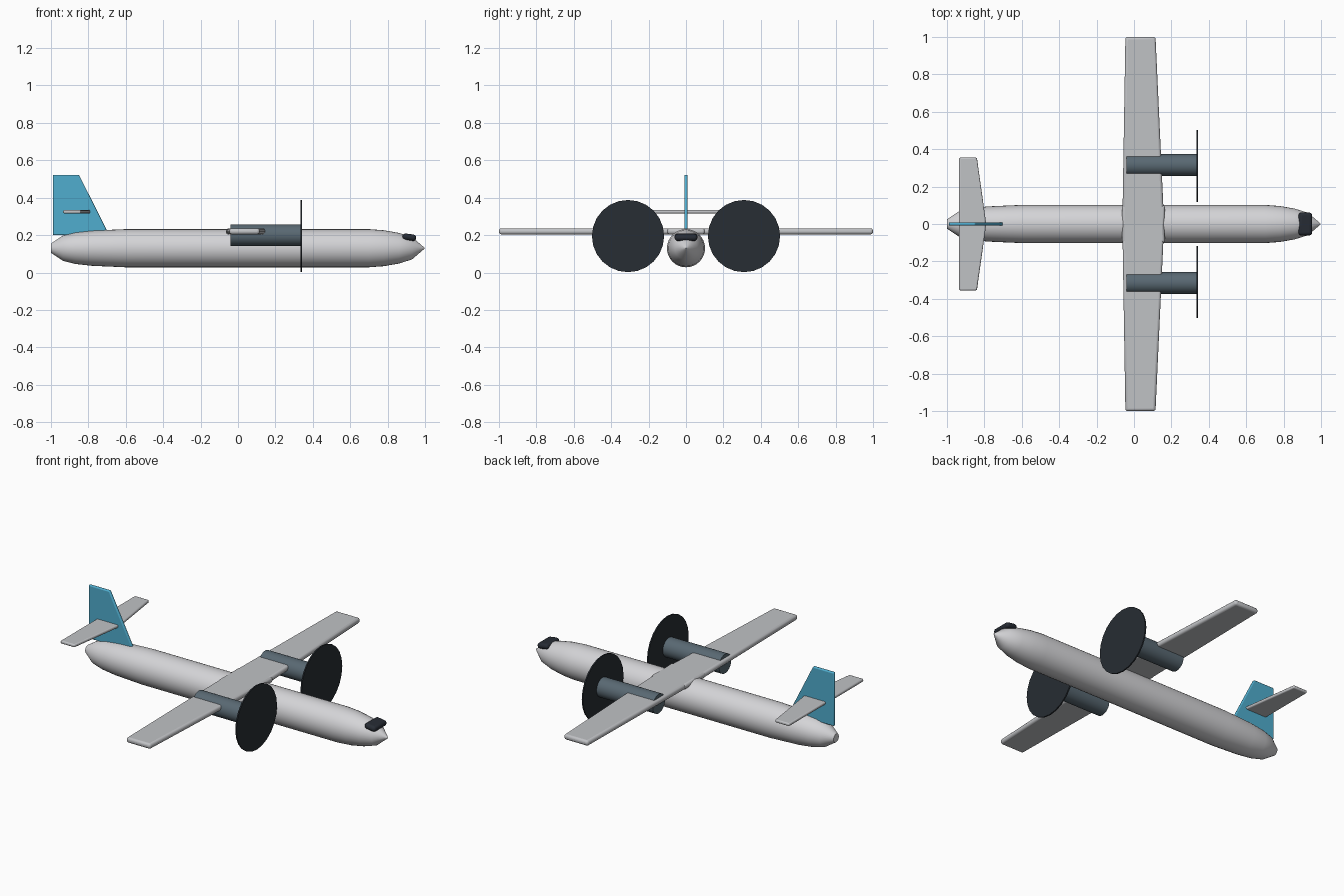
import bpy, bmesh, math
from mathutils import Matrix, Vector

if "Cube" in bpy.data.objects:
    bpy.data.objects.remove(bpy.data.objects["Cube"], do_unlink=True)


def material(name, rgb):
    m = bpy.data.materials.new(name)
    m.use_nodes = True
    m.diffuse_color = (*rgb, 1)
    m.node_tree.nodes["Principled BSDF"].inputs["Base Color"].default_value = (*rgb, 1)
    return m


WHITE = material("fuselage pale grey", (0.66, 0.66, 0.68))
GREY = material("wing grey", (0.53, 0.54, 0.56))
BLUE = material("fin blue", (0.08, 0.42, 0.62))
SLATE = material("nacelle slate", (0.10, 0.14, 0.17))
DARK = material("propeller dark", (0.02, 0.026, 0.033))
GLASS = material("cockpit glass", (0.02, 0.025, 0.035))


def finish(name, bm, mat, bevel=0, segments=3, angle=40):
    bmesh.ops.recalc_face_normals(bm, faces=bm.faces)
    me = bpy.data.meshes.new(name)
    bm.to_mesh(me)
    bm.free()
    me.materials.append(mat)
    ob = bpy.data.objects.new(name, me)
    bpy.context.collection.objects.link(ob)
    if bevel:
        mod = ob.modifiers.new("rounded edges", 'BEVEL')
        mod.width, mod.segments = bevel, segments
    bpy.ops.object.select_all(action='DESELECT')
    ob.select_set(True)
    bpy.context.view_layer.objects.active = ob
    bpy.ops.object.shade_smooth_by_angle(angle=math.radians(angle))
    return ob


def lathe(name, profile, centre, mat, sides=32):
    """Revolve (x, radius) pairs about a line along x."""
    bm = bmesh.new()
    rings = []
    for x, r in profile:
        rings.append([bm.verts.new((x, centre[0] + r * math.cos(a), centre[1] + r * math.sin(a)))
                      for a in (2 * math.pi * i / sides for i in range(sides))])
    for a, b in zip(rings, rings[1:]):
        for i in range(sides):
            j = (i + 1) % sides
            bm.faces.new((a[i], a[j], b[j], b[i]))
    bm.faces.new(rings[0])
    bm.faces.new(rings[-1])
    return finish(name, bm, mat)


def plate(name, outline, offset, thickness, mat, bevel, upright=False):
    """Extrude an outline: (x, y) lying flat, or (x, z) when upright."""
    bm = bmesh.new()
    low = offset - thickness / 2
    verts = [bm.verts.new((x, low, v) if upright else (x, v, low)) for x, v in outline]
    face = bm.faces.new(verts)
    new = bmesh.ops.extrude_face_region(bm, geom=[face])["geom"]
    step = Vector((0, thickness, 0) if upright else (0, 0, thickness))
    bmesh.ops.translate(bm, vec=step, verts=[g for g in new if isinstance(g, bmesh.types.BMVert)])
    return finish(name, bm, mat, bevel)


# Fuselage
lathe("fuselage", [(-1, 0.025), (-0.935, 0.068), (-0.87, 0.084), (-0.78, 0.094),
                   (-0.6, 0.102), (0.7, 0.102), (0.78, 0.096), (0.86, 0.082),
                   (0.93, 0.06), (0.998, 0.002)], (0, 0.13), WHITE)

# Wings, engines and propeller discs on both sides
for side, s in (("left", 1), ("right", -1)):
    plate(side + "_wing", [(-0.064, -0.1 * s), (0.166, -0.1 * s), (0.115, s), (-0.046, s)],
          0.22, 0.032, GREY, 0.013)
    lathe(side + "_nacelle", [(-0.04, 0.058), (0.335, 0.058)], (0.315 * s, 0.2), SLATE)
    lathe(side + "_propeller_disc", [(0.334, 0.193), (0.342, 0.193)],
          (0.31 * s, 0.195), DARK, sides=24)

# Tail
plate("tailplane", [(-0.935, -0.355), (-0.84, -0.355), (-0.79, 0), (-0.84, 0.355), (-0.935, 0.355)],
      0.325, 0.018, GREY, 0.007)
plate("tail_fin", [(-0.99, 0.2), (-0.688, 0.2), (-0.85, 0.522), (-0.99, 0.522)],
      0, 0.018, BLUE, 0.006, upright=True)

# Cockpit window
bm = bmesh.new()
bmesh.ops.create_cube(bm, size=1)
bmesh.ops.scale(bm, vec=(0.074, 0.122, 0.034), verts=bm.verts)
place = Matrix.Translation((0.916, 0, 0.189)) @ Matrix.Rotation(math.radians(8), 4, 'Y')
bmesh.ops.transform(bm, matrix=place, verts=bm.verts)
finish("cockpit_window", bm, GLASS, 0.016, 4, 60)
